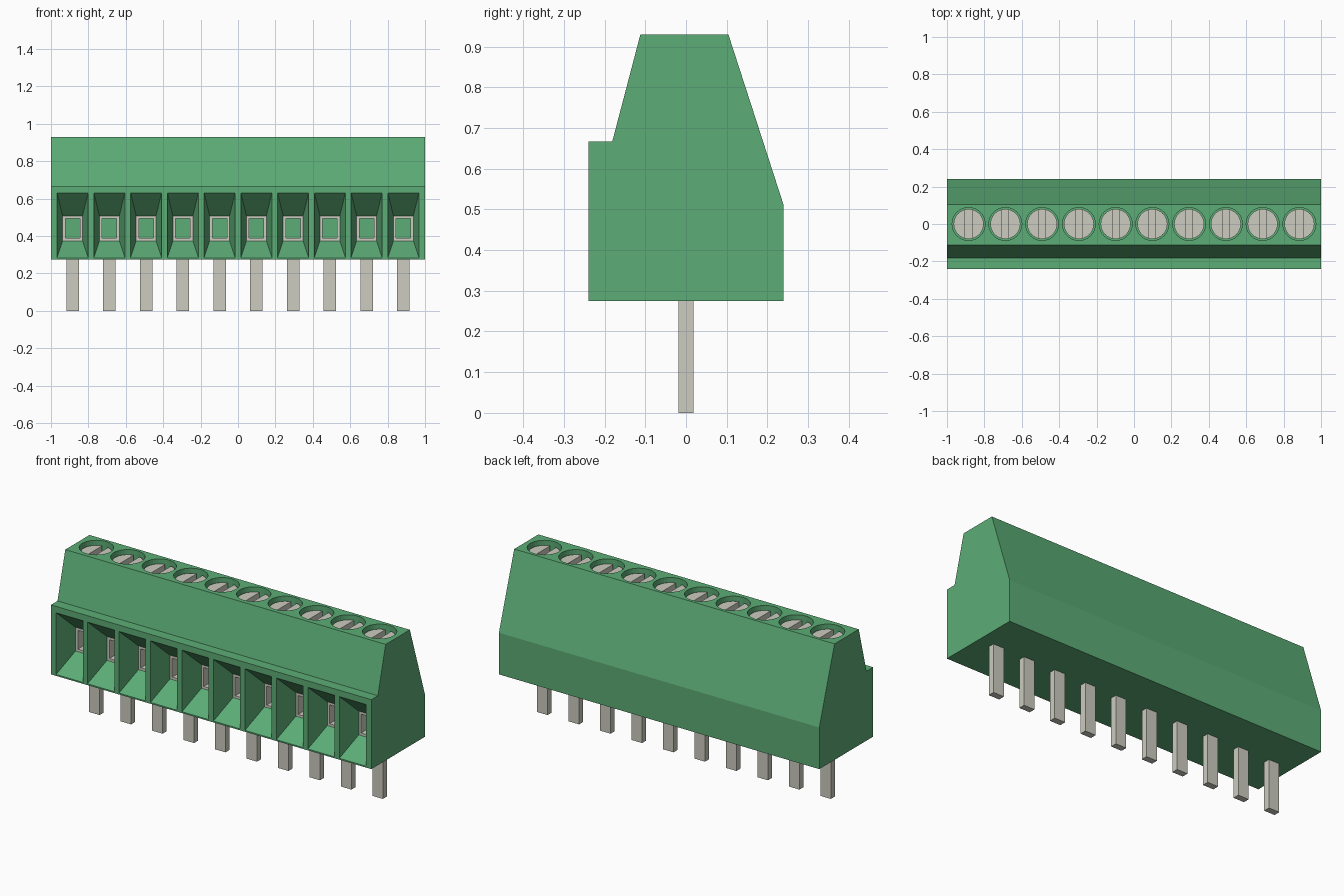
import bpy, bmesh, math

cube = bpy.data.objects.get("Cube")
if cube:
    bpy.data.objects.remove(cube, do_unlink=True)

COUNT, PITCH = 10, 0.1965
XS = [(i - (COUNT - 1) / 2) * PITCH for i in range(COUNT)]


def material(name, rgb):
    m = bpy.data.materials.new(name)
    m.use_nodes = True
    m.diffuse_color = (*rgb, 1)
    m.node_tree.nodes["Principled BSDF"].inputs["Base Color"].default_value = (*rgb, 1)
    return m


GREEN = material("green plastic", (0.107, 0.413, 0.181))
METAL = material("pale metal", (0.604, 0.604, 0.527))


def loft(bm, rings):
    """Skin a closed solid through rings of equal point count."""
    loops = [[bm.verts.new(p) for p in ring] for ring in rings]
    n = len(loops[0])
    for a, b in zip(loops, loops[1:]):
        for i in range(n):
            j = (i + 1) % n
            bm.faces.new((a[i], a[j], b[j], b[i]))
    bm.faces.new(loops[0][::-1])
    bm.faces.new(loops[-1])


def box(bm, x0, x1, y0, y1, z0, z1):
    loft(bm, [[(x0, y0, z), (x1, y0, z), (x1, y1, z), (x0, y1, z)] for z in (z0, z1)])


def disc(bm, x, r, z0, z1, a0=0.0, a1=2 * math.pi, n=32, closed=True):
    """Upright cylinder, or a chord-cut segment of one when closed is False."""
    k = n if closed else n + 1
    angles = [a0 + (a1 - a0) * i / n for i in range(k)]
    loft(bm, [[(x + r * math.cos(a), r * math.sin(a), z) for a in angles] for z in (z0, z1)])


def finish(bm, name, mat):
    bmesh.ops.recalc_face_normals(bm, faces=bm.faces)
    me = bpy.data.meshes.new(name)
    bm.to_mesh(me)
    bm.free()
    me.materials.append(mat)
    ob = bpy.data.objects.new(name, me)
    bpy.context.collection.objects.link(ob)
    return ob


# Housing: side profile extruded along the row
PROFILE = [(-0.24, 0.275), (0.24, 0.275), (0.24, 0.51), (0.104, 0.93),
           (-0.112, 0.93), (-0.181, 0.667), (-0.24, 0.667)]
bm = bmesh.new()
loft(bm, [[(x, y, z) for y, z in PROFILE] for x in (-1, 1)])
housing = finish(bm, "housing", GREEN)

# Cutter: tapered wire funnels with a deep square well, and screw wells
FUNNEL = [(-0.26, 0.088, 0.269, 0.650), (-0.11, 0.053, 0.374, 0.508),
          (0.06, 0.053, 0.374, 0.508)]
bm = bmesh.new()
for x in XS:
    loft(bm, [[(x - h, y, z0), (x + h, y, z0), (x + h, y, z1), (x - h, y, z1)]
              for y, h, z0, z1 in FUNNEL])
    disc(bm, x, 0.088, 0.82, 0.96)
cutter = finish(bm, "well_cutter", GREEN)
cutter.hide_render = True

mod = housing.modifiers.new("wells", 'BOOLEAN')
mod.operation = 'DIFFERENCE'
mod.solver = 'EXACT'
mod.object = cutter
bpy.context.view_layer.update()
cut_mesh = bpy.data.meshes.new_from_object(
    housing.evaluated_get(bpy.context.evaluated_depsgraph_get()))
housing.modifiers.clear()
housing.data = cut_mesh
bpy.data.objects.remove(cutter, do_unlink=True)

for i, x in enumerate(XS, 1):
    # Solder pin
    bm = bmesh.new()
    box(bm, x - 0.033, x + 0.033, -0.018, 0.018, 0, 0.28)
    finish(bm, f"pin_{i}", METAL)

    # Wire clamp: square tube inside the well
    bm = bmesh.new()
    for s in (-1, 1):
        xa, xb = sorted((x + s * 0.039, x + s * 0.053))
        box(bm, xa, xb, -0.11, 0.06, 0.374, 0.508)
    for z0, z1 in ((0.374, 0.388), (0.494, 0.508)):
        box(bm, x - 0.039, x + 0.039, -0.11, 0.06, z0, z1)
    finish(bm, f"wire_clamp_{i}", METAL)

    # Slotted screw: base disc plus two head halves either side of the slot
    bm = bmesh.new()
    r, top, floor = 0.080, 0.905, 0.86
    disc(bm, x, r, 0.82, floor)
    a = math.acos(0.018 / r)
    disc(bm, x, r, floor, top, -a, a, 16, False)
    disc(bm, x, r, floor, top, math.pi - a, math.pi + a, 16, False)
    finish(bm, f"screw_{i}", METAL)

# Smooth the round walls, keep the hard edges
bpy.ops.object.select_all(action='DESELECT')
for ob in bpy.context.collection.objects:
    if ob.name.startswith("screw_"):
        ob.select_set(True)
        bpy.context.view_layer.objects.active = ob
bpy.ops.object.shade_smooth_by_angle(angle=math.radians(30))
